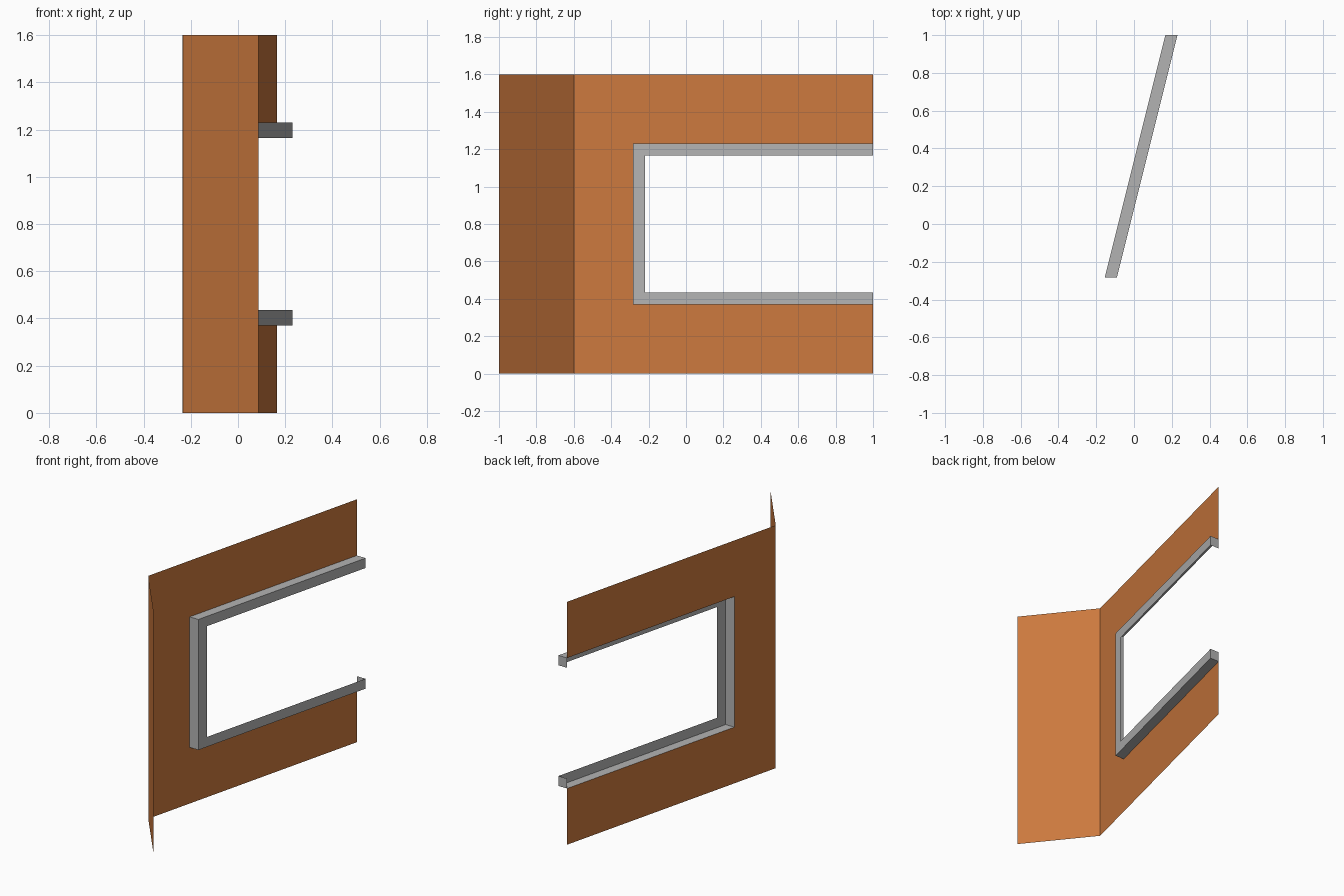
import bpy

if "Cube" in bpy.data.objects:
    bpy.data.objects.remove(bpy.data.objects["Cube"])

# Main layout: the wall slants in plan, x rises a quarter unit per unit of y
H = 1.6
FOLD, END = -0.6, 1.0             # y of the fold and of the open end
Y_OUT, Y_IN = -0.283, -0.218      # trim, upright part
Z_OUT = (0.37, 1.23)              # trim, outer heights
Z_IN = (0.435, 1.165)             # trim, inner heights
DEPTH = 0.064                     # trim projection along x


def wall(y, z, off=0.0):
    """Point on the slanted wall plane, pushed out by off along x."""
    return (0.166 + 0.25 * (y - END) + off, y, z)


def material(name, rgb):
    m = bpy.data.materials.new(name)
    m.diffuse_color = (*rgb, 1)
    m.use_nodes = True
    m.node_tree.nodes["Principled BSDF"].inputs["Base Color"].default_value = m.diffuse_color
    return m


def sheet(name, quads, mat):
    """Object made of thin quads, merging shared corners."""
    verts, faces = [], []
    for quad in quads:
        for p in quad:
            if p not in verts:
                verts.append(p)
        faces.append([verts.index(p) for p in quad])
    me = bpy.data.meshes.new(name)
    me.from_pydata(verts, [], faces)
    me.materials.append(mat)
    ob = bpy.data.objects.new(name, me)
    bpy.context.collection.objects.link(ob)
    return ob


def panel(y0, y1, z0, z1, off=0.0):
    """Rectangle on the wall plane facing +x."""
    return [wall(y0, z0, off), wall(y1, z0, off), wall(y1, z1, off), wall(y0, z1, off)]


def strip(a, b):
    """Wall of the trim between two (y, z) points, from the panel outwards."""
    return [wall(*a), wall(*b), wall(*b, DEPTH), wall(*a, DEPTH)]


brown = material("orange brown", (0.60, 0.19, 0.047))
grey = material("light grey", (0.45, 0.45, 0.45))

# C-shaped wall panel with the opening cut up to the outside of the trim
sheet("wall_panel", [
    [wall(FOLD, 0), wall(Y_OUT, 0), wall(Y_OUT, Z_OUT[0]), wall(Y_OUT, Z_OUT[1]),
     wall(Y_OUT, H), wall(FOLD, H)],
    panel(Y_OUT, END, 0, Z_OUT[0]),
    panel(Y_OUT, END, Z_OUT[1], H)], brown)

# Folded wing at the front
sheet("folded_wing", [
    [(0.086, -1, 0), wall(FOLD, 0), wall(FOLD, H), (0.086, -1, H)]], brown)

# Trim: outer walls, end caps and front flange; open at the back and inside
lo, hi = Z_OUT
li, hi_in = Z_IN
sheet("opening_trim", [
    strip((Y_OUT, lo), (END, lo)),         # underside
    strip((END, lo), (END, li)),           # lower end cap
    strip((END, hi_in), (END, hi)),        # upper end cap
    strip((END, hi), (Y_OUT, hi)),         # top
    strip((Y_OUT, hi), (Y_OUT, lo)),       # upright side
    [wall(Y_OUT, lo, DEPTH), wall(END, lo, DEPTH), wall(END, li, DEPTH), wall(Y_IN, li, DEPTH)],
    [wall(Y_OUT, lo, DEPTH), wall(Y_IN, li, DEPTH), wall(Y_IN, hi_in, DEPTH), wall(Y_OUT, hi, DEPTH)],
    [wall(Y_OUT, hi, DEPTH), wall(Y_IN, hi_in, DEPTH), wall(END, hi_in, DEPTH), wall(END, hi, DEPTH)],
], grey)
